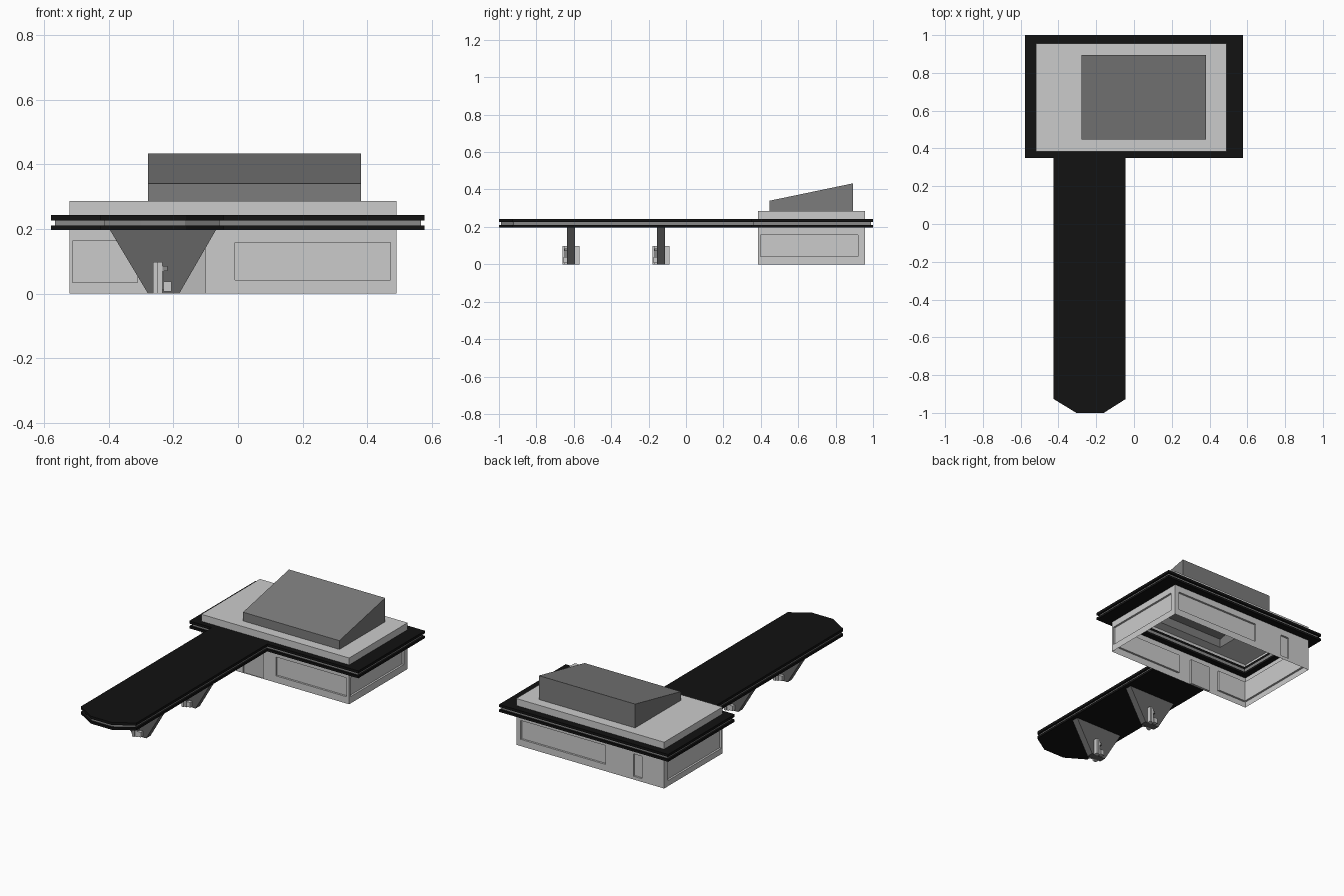
import bpy, bmesh
from mathutils import Vector

if "Cube" in bpy.data.objects:
    bpy.data.objects.remove(bpy.data.objects["Cube"])


def material(name, v):
    m = bpy.data.materials.new(name)
    m.diffuse_color = (v, v, v, 1)
    m.use_nodes = True
    m.node_tree.nodes["Principled BSDF"].inputs["Base Color"].default_value = m.diffuse_color
    return m


BLACK = material("black_trim", 0.006)
BAND = material("band_grey", 0.25)
DARK = material("dark_grey", 0.13)
ROOF = material("roof_grey", 0.2)
DOOR = material("door_grey", 0.5)


def finish(name, bm, mat=None, normals=True):
    if normals:
        bmesh.ops.recalc_face_normals(bm, faces=bm.faces)
    me = bpy.data.meshes.new(name)
    bm.to_mesh(me)
    bm.free()
    ob = bpy.data.objects.new(name, me)
    bpy.context.collection.objects.link(ob)
    if mat:
        me.materials.append(mat)
    return ob


def box(name, x0, x1, y0, y1, z0, z1, mat=None):
    bm = bmesh.new()
    bmesh.ops.create_cube(bm, size=1)
    for v in bm.verts:
        v.co = Vector((x0 + (v.co.x + .5) * (x1 - x0), y0 + (v.co.y + .5) * (y1 - y0),
                       z0 + (v.co.z + .5) * (z1 - z0)))
    return finish(name, bm, mat)


def plate(name, loops, z, height, mat=None):
    """Flat outline, optionally with a hole, given a thickness."""
    bm = bmesh.new()
    edges = []
    for pts in loops:
        vs = [bm.verts.new((x, y, z)) for x, y in pts]
        edges += [bm.edges.new((vs[i - 1], vs[i])) for i in range(len(vs))]
    bmesh.ops.triangle_fill(bm, edges=edges, use_beauty=True, normal=(0, 0, 1))
    if height:
        r = bmesh.ops.extrude_face_region(bm, geom=bm.faces[:])
        bmesh.ops.translate(bm, vec=(0, 0, height),
                            verts=[g for g in r["geom"] if isinstance(g, bmesh.types.BMVert)])
    return finish(name, bm, mat)


def rect(x0, x1, y0, y1):
    return [(x0, y0), (x1, y0), (x1, y1), (x0, y1)]


X0, X1, Y0, Y1, TOP = -0.52, 0.49, 0.385, 0.956, 0.286


def wall(name, origin, u_dir, inward, length, panels, depth=0.012):
    """Wall with recessed panels, each (u0, u1, z0, z1)."""
    us = sorted({0, length, *[p[i] for p in panels for i in (0, 1)]})
    zs = sorted({0, TOP, *[p[i] for p in panels for i in (2, 3)]})
    o, u, n = Vector(origin), Vector(u_dir), Vector(inward)
    bm = bmesh.new()
    grid = [[bm.verts.new(o + u * a + Vector((0, 0, z))) for z in zs] for a in us]
    recessed = []
    for i in range(len(us) - 1):
        for j in range(len(zs) - 1):
            f = bm.faces.new((grid[i][j], grid[i + 1][j], grid[i + 1][j + 1], grid[i][j + 1]))
            cu, cz = (us[i] + us[i + 1]) / 2, (zs[j] + zs[j + 1]) / 2
            if any(a < cu < b and c < cz < d for a, b, c, d in panels):
                recessed.append(f)
    r = bmesh.ops.extrude_face_region(bm, geom=recessed)
    bmesh.ops.translate(bm, vec=n * depth,
                        verts=[g for g in r["geom"] if isinstance(g, bmesh.types.BMVert)])
    bmesh.ops.delete(bm, geom=[f for f in recessed if f.is_valid], context='FACES')
    return finish(name, bm)


# Shop walls with recessed windows and door
W, D = X1 - X0, Y1 - Y0
wall("front_wall", (X0, Y0, 0), (1, 0, 0), (0, 1, 0), W,
     [(0.008, 0.21, 0.035, 0.163), (0.285, 0.42, 0, 0.16), (0.51, 0.992, 0.042, 0.158)])
wall("right_wall", (X1, Y0, 0), (0, 1, 0), (-1, 0, 0), D, [(0.013, 0.534, 0.042, 0.158)])
wall("back_wall", (X1, Y1, 0), (-1, 0, 0), (0, -1, 0), W,
     [(0.03, 0.61, 0.042, 0.158), (0.80, 0.86, 0.02, 0.158)])
wall("left_wall", (X0, Y1, 0), (0, -1, 0), (1, 0, 0), D, [(0.037, 0.558, 0.035, 0.163)])
box("door", -0.235, -0.1, 0.392, 0.4, 0, 0.16, DOOR)

# Shop roof, open under the sloped roof block
RX0, RX1, RY0, RY1 = -0.278, 0.38, 0.447, 0.894
plate("shop_roof", [rect(X0, X1, Y0, Y1), rect(RX0, RX1, RY0, RY1)], TOP, 0)

# Sloped roof block, open below
bm = bmesh.new()
low = [bm.verts.new((x, y, TOP)) for x, y in rect(RX0, RX1, RY0, RY1)]
high = [bm.verts.new((x, y, 0.34 if y == RY0 else 0.433)) for x, y in rect(RX0, RX1, RY0, RY1)]
for i in range(4):
    bm.faces.new((low[i - 1], low[i], high[i], high[i - 1]))
bm.faces.new(high)
finish("sloped_roof", bm, ROOF)


# Canopy: two black slabs around an inset grey band
def canopy(d):
    return [(-0.578 + d, 1 - d), (-0.578 + d, 0.35 + d), (-0.425 + d, 0.35 + d),
            (-0.425 + d, -0.927 + d / 2), (-0.305 + d / 3, -1 + d), (-0.16 - d / 3, -1 + d),
            (-0.045 - d, -0.927 + d / 2), (-0.045 - d, 0.35 + d), (0.577 - d, 0.35 + d),
            (0.577 - d, 1 - d)]


hole = rect(X0 + 0.035, X1 - 0.035, Y0 + 0.035, Y1 - 0.035)
plate("canopy_lower_slab", [canopy(0), hole], 0.197, 0.014, BLACK)
plate("canopy_band", [canopy(0.012), hole], 0.211, 0.016, BAND)
plate("canopy_upper_slab", [canopy(0), hole], 0.227, 0.016, BLACK)

# Tapered pylons with a fuel pump on each side
for row, yc in (("front", -0.615), ("rear", -0.133)):
    bm = bmesh.new()
    prof = [(-0.278, 0), (-0.182, 0), (-0.067, 0.199), (-0.397, 0.199)]
    f = bm.faces.new([bm.verts.new((x, yc - 0.021, z)) for x, z in prof])
    r = bmesh.ops.extrude_face_region(bm, geom=[f])
    bmesh.ops.translate(bm, vec=(0, 0.042, 0),
                        verts=[g for g in r["geom"] if isinstance(g, bmesh.types.BMVert)])
    finish(row + "_pylon", bm, DARK)
    for side, s in (("near", 1), ("far", -1)):
        def part(name, x0, x1, depth, z0, z1, mat=None):
            xs = sorted((-0.23 + s * x0, -0.23 + s * x1))
            ys = sorted((yc - s * 0.02, yc - s * (0.021 + depth)))
            box(f"{row}_{side}_{name}", *xs, *ys, z0, z1, mat)
        part("pump_body", -0.033, -0.018, 0.024, 0, 0.098)
        part("pump_side", -0.018, -0.004, 0.017, 0, 0.098)
        part("pump_hose", -0.004, 0.002, 0.012, 0.012, 0.085, BAND)
        part("pump_nozzle", -0.004, 0.012, 0.014, 0.07, 0.085, BAND)
        part("pump_bin", 0, 0.025, 0.02, 0.007, 0.038)
